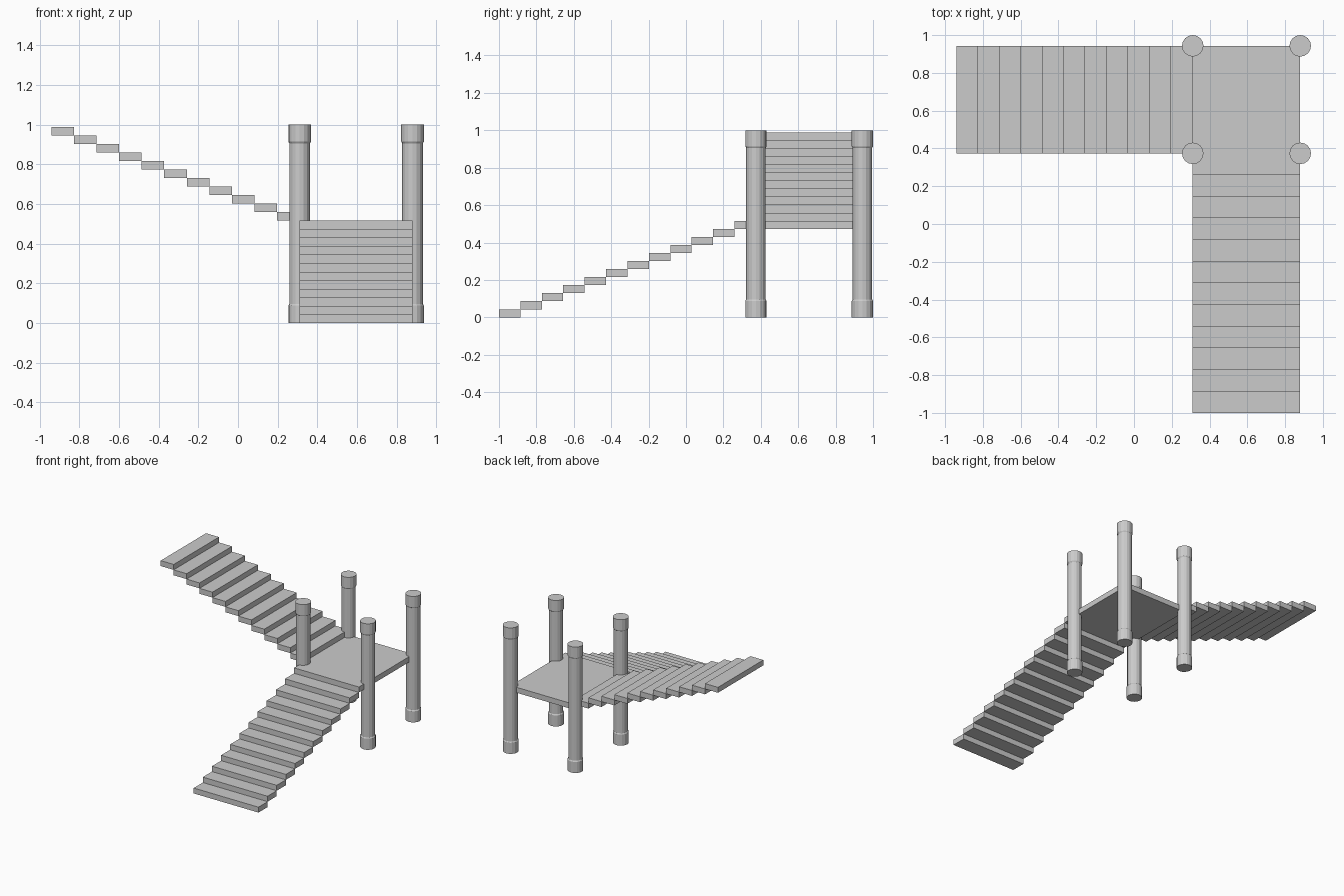
import bpy, bmesh
from math import cos, sin, pi

if "Cube" in bpy.data.objects:
    bpy.data.objects.remove(bpy.data.objects["Cube"])

X0, X1 = 0.311, 0.880      # platform / post lines
Y0, Y1 = 0.374, 0.943
RISE = 0.043               # step thickness and rise
TOP = 12 * RISE            # platform height


def make_object(name, bm):
    bmesh.ops.recalc_face_normals(bm, faces=bm.faces)
    mesh = bpy.data.meshes.new(name)
    bm.to_mesh(mesh)
    bm.free()
    obj = bpy.data.objects.new(name, mesh)
    bpy.context.collection.objects.link(obj)
    return obj


def box(name, lo, hi):
    bm = bmesh.new()
    bmesh.ops.create_cube(bm, size=1)
    for v in bm.verts:
        v.co = [(a + b) / 2 + c * (b - a) for a, b, c in zip(lo, hi, v.co)]
    return make_object(name, bm)


def post(name, x, y, sides=16):
    # turned profile: (radius, height), thicker at foot and head
    profile = [(0.057, 0), (0.057, 0.088), (0.052, 0.096),
               (0.052, 0.906), (0.057, 0.914), (0.057, 1.0)]
    bm = bmesh.new()
    rings = []
    for r, z in profile:
        angles = [2 * pi * i / sides for i in range(sides)]
        rings.append([bm.verts.new((x + r * cos(a), y + r * sin(a), z)) for a in angles])
    for a, b in zip(rings, rings[1:]):
        for i in range(sides):
            j = (i + 1) % sides
            bm.faces.new((a[i], a[j], b[j], b[i]))
    bm.faces.new(rings[0])
    bm.faces.new(rings[-1])
    return make_object(name, bm)


# landing
box("landing_platform", (X0, Y0, TOP - RISE), (X1, Y1, TOP))

# lower flight climbs towards +y and ends level with the landing
run = (Y0 + 1) / 12
for i in range(12):
    y = -1 + i * run
    box(f"lower_step_{i + 1}", (X0, y, i * RISE), (X1, y + run, (i + 1) * RISE))

# upper flight climbs from the landing towards -x
run = (X0 + 0.941) / 11
for i in range(11):
    x = X0 - i * run
    z = TOP + i * RISE
    box(f"upper_step_{i + 1}", (x - run, Y0, z), (x, Y1, z + RISE))

# corner posts
for side, x in (("left", X0), ("right", X1)):
    for end, y in (("front", Y0), ("back", Y1)):
        post(f"{end}_{side}_post", x, y)
